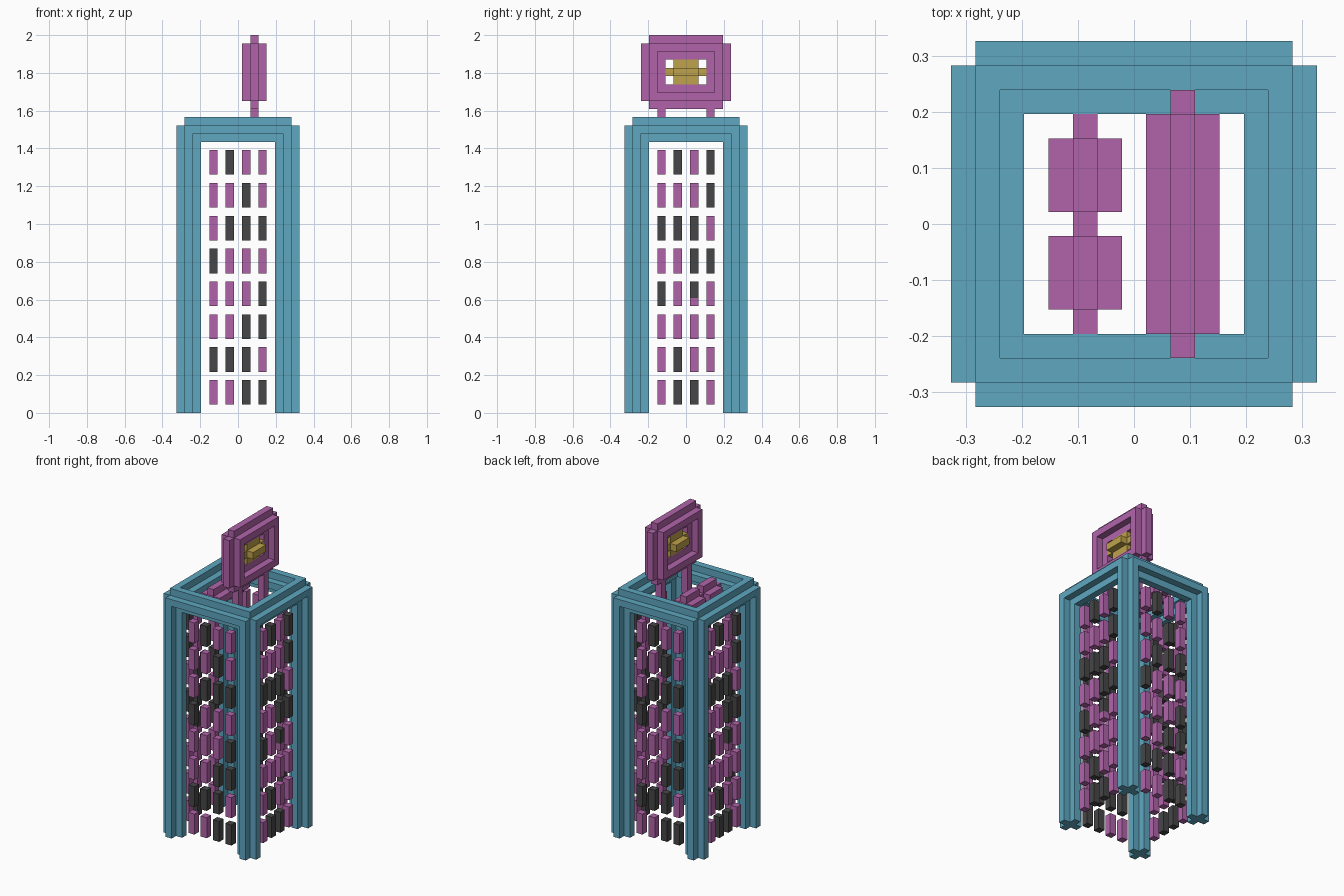
import bpy, bmesh
from mathutils import Vector

if "Cube" in bpy.data.objects:
    bpy.data.objects.remove(bpy.data.objects["Cube"], do_unlink=True)

UNIT = 2 / 46  # one block


def make_material(name, colour):
    mat = bpy.data.materials.new(name)
    mat.use_nodes = True
    mat.diffuse_color = (*colour, 1)
    bsdf = next(n for n in mat.node_tree.nodes if n.type == 'BSDF_PRINCIPLED')
    bsdf.inputs["Base Color"].default_value = (*colour, 1)
    return mat


BLUE = make_material("steel_blue", (0.115, 0.39, 0.53))
PURPLE = make_material("orchid_purple", (0.44, 0.127, 0.40))
DARK = make_material("charcoal", (0.062, 0.062, 0.066))
GOLD = make_material("gold", (0.52, 0.365, 0.07))

AXES = [Vector((1, 0, 0)), Vector((0, 1, 0)), Vector((0, 0, 1))]
STEPS = [tuple(int(s * c) for c in a) for a in AXES for s in (1, -1)]


def shift(cell, step):
    return tuple(a + b for a, b in zip(cell, step))


def thicken(cells):
    """Grow cells by one block along every axis, staying above the ground."""
    grown = set(cells) | {shift(c, s) for c in cells for s in STEPS}
    return {c for c in grown if c[2] >= 0}


def build(name, cells, materials):
    """Skin a set or {cell: material index} with outward quads."""
    bm = bmesh.new()
    for cell in sorted(cells):
        centre = Vector(cell) + AXES[2] / 2
        for step in STEPS:
            if shift(cell, step) in cells:
                continue
            n = Vector(step)
            u = Vector((n.y, n.z, n.x))
            v = n.cross(u)
            corners = [centre + (n + a * u + b * v) / 2
                       for a, b in ((-1, -1), (1, -1), (1, 1), (-1, 1))]
            face = bm.faces.new([bm.verts.new(c * UNIT) for c in corners])
            if isinstance(cells, dict):
                face.material_index = cells[cell]
    bmesh.ops.remove_doubles(bm, verts=bm.verts[:], dist=UNIT / 100)
    bmesh.ops.dissolve_limit(bm, angle_limit=0.01, verts=bm.verts[:],
                             edges=bm.edges[:], delimit={'MATERIAL'})
    mesh = bpy.data.meshes.new(name)
    bm.to_mesh(mesh)
    bm.free()
    for mat in materials:
        mesh.materials.append(mat)
    obj = bpy.data.objects.new(name, mesh)
    bpy.context.collection.objects.link(obj)
    return obj


# Corner columns and roof ring, one continuous frame
R, ROOF = 6, 34
frame = {(x, y, z) for x in (-R, R) for y in (-R, R) for z in range(ROOF + 1)}
for i in range(-R, R + 1):
    for s in (-R, R):
        frame |= {(i, s, ROOF), (s, i, ROOF)}
build("tower_frame", thicken(frame), [BLUE])

# Floating windows, rows from bottom to top (p = purple, d = dark)
FRONT = ["ppdd", "dddp", "ppdd", "pppd", "dppp", "pddd", "ppdp", "pdpp"]
SIDE = ["pddp", "pdpp", "pppp", "dpdp", "ppdd", "dddp", "pppd", "pdpd"]


def window_wall(name, rows, turns, odd_cell=None):
    cells = {}
    for r, row in enumerate(rows):
        for c, kind in enumerate(row):
            for k in range(3):
                x, y = 2 * c - 3, -R
                for _ in range(turns):
                    x, y = -y, x
                odd = (r, c, k) == odd_cell
                cells[x, y, 4 * r + 1 + k] = int(kind == "d" and not odd)
    build(name, cells, [PURPLE, DARK])


window_wall("front_windows", FRONT, 0)
window_wall("left_windows", SIDE, 1, (3, 2, 0))
window_wall("back_windows", FRONT, 2)
window_wall("right_windows", SIDE, 3, (3, 2, 0))

# Roof unit: two humps on a spine between the roof beams
hump = {(-2, s * y, ROOF) for s in (-1, 1) for y in (1, 2, 3)}
build("roof_unit", thicken(hump), [PURPLE])

# Sign: posts, frame and emblem
for s, side in ((1, "back"), (-1, "front")):
    build(side + "_sign_post", {(2, 3 * s, z) for z in range(33, 37)}, [PURPLE])
LOW, HIGH, HALF = 38, 44, 4
ring = {(2, y, z) for y in range(-HALF, HALF + 1) for z in (LOW, HIGH)}
ring |= {(2, y, z) for y in (-HALF, HALF) for z in range(LOW, HIGH + 1)}
build("sign_frame", thicken(ring), [PURPLE])
build("sign_emblem", thicken({(2, y, 41) for y in (-1, 0, 1)}), [GOLD])
